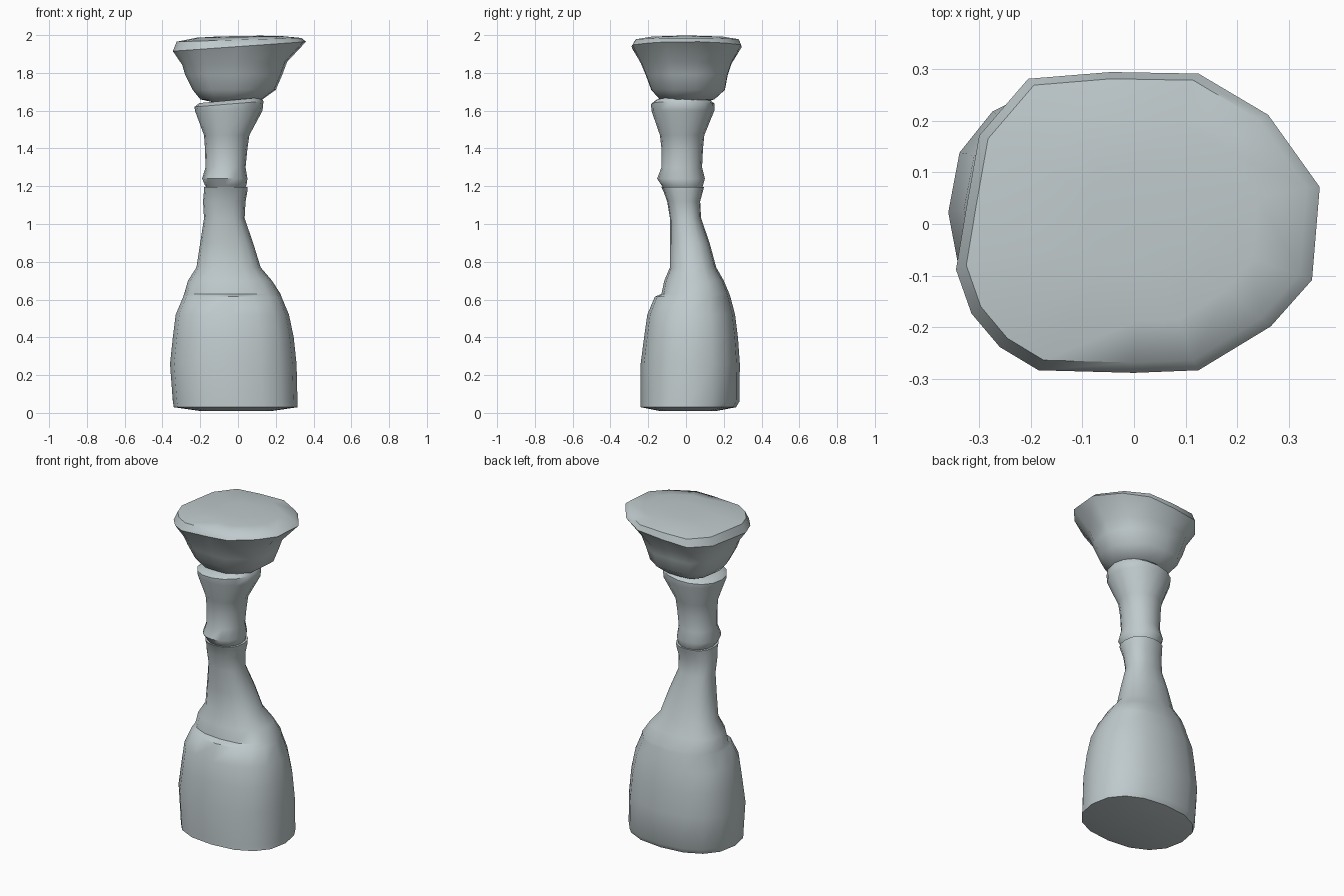
import bpy, bmesh, math

mat = bpy.data.materials.new("pale blue grey")
mat.diffuse_color = (0.52, 0.585, 0.60, 1)


def oval(n, power):
    """Unit superellipse cross-section."""
    pts = []
    for i in range(n):
        a = 2 * math.pi * i / n
        c, s = math.cos(a), math.sin(a)
        pts.append((math.copysign(abs(c) ** (2 / power), c),
                    math.copysign(abs(s) ** (2 / power), s)))
    return pts


def loft(name, section, rings, angle, lift=lambda k, u, v: 0.0):
    """Skin rings of (z, xmin, xmax, ymin, ymax) around a unit section."""
    bm = bmesh.new()
    loops = []
    for k, (z, x0, x1, y0, y1) in enumerate(rings):
        loops.append([bm.verts.new(((x0 + x1) / 2 + u * (x1 - x0) / 2,
                                    (y0 + y1) / 2 + v * (y1 - y0) / 2,
                                    z + lift(k, u, v))) for u, v in section])
    n = len(section)
    for a, b in zip(loops, loops[1:]):
        for i in range(n):
            j = (i + 1) % n
            bm.faces.new((a[i], a[j], b[j], b[i]))
    bm.faces.new(loops[0][::-1])
    bm.faces.new(loops[-1])
    bmesh.ops.recalc_face_normals(bm, faces=bm.faces)
    me = bpy.data.meshes.new(name)
    bm.to_mesh(me)
    bm.free()
    me.materials.append(mat)
    ob = bpy.data.objects.new(name, me)
    bpy.context.collection.objects.link(ob)
    bpy.ops.object.select_all(action='DESELECT')
    ob.select_set(True)
    bpy.context.view_layer.objects.active = ob
    bpy.ops.object.shade_smooth_by_angle(angle=math.radians(angle))
    return ob


# heavy bottle-shaped body with a small ledge at the front
loft("body", oval(16, 2.35), [
    (0.01, -0.20, 0.18, -0.14, 0.16),
    (0.03, -0.34, 0.315, -0.24, 0.265),
    (0.06, -0.345, 0.315, -0.24, 0.283),
    (0.26, -0.36, 0.31, -0.24, 0.285),
    (0.40, -0.345, 0.295, -0.222, 0.275),
    (0.52, -0.33, 0.27, -0.205, 0.26),
    (0.615, -0.29, 0.23, -0.165, 0.235),
    (0.63, -0.285, 0.225, -0.13, 0.23),
    (0.70, -0.265, 0.18, -0.115, 0.20),
    (0.77, -0.22, 0.12, -0.085, 0.16),
    (0.90, -0.20, 0.08, -0.085, 0.125),
    (1.03, -0.18, 0.035, -0.085, 0.08),
    (1.12, -0.185, 0.04, -0.10, 0.075),
    (1.175, -0.18, 0.05, -0.12, 0.09),
    (1.195, -0.18, 0.05, -0.13, 0.095),
], 40)

# flared neck, its rim a little higher on the right
loft("neck", oval(16, 2.1), [
    (1.19, -0.165, 0.035, -0.12, 0.085),
    (1.205, -0.175, 0.045, -0.13, 0.09),
    (1.24, -0.19, 0.05, -0.153, 0.10),
    (1.30, -0.172, 0.04, -0.13, 0.085),
    (1.40, -0.175, 0.05, -0.13, 0.09),
    (1.47, -0.18, 0.06, -0.138, 0.097),
    (1.60, -0.228, 0.13, -0.183, 0.15),
    (1.635, -0.23, 0.135, -0.185, 0.152),
    (1.655, -0.205, 0.12, -0.16, 0.13),
], 45, lambda k, u, v: 0.015 * u if k >= 7 else 0.0)

# angular outline of the bowl, seen from above
outline = [(0.36, 0.07), (0.26, 0.21), (0.125, 0.29), (-0.045, 0.293),
           (-0.205, 0.28), (-0.30, 0.17), (-0.325, 0.03), (-0.345, -0.09),
           (-0.315, -0.175), (-0.26, -0.24), (-0.185, -0.285), (0.0, -0.29),
           (0.125, -0.285), (0.265, -0.20), (0.345, -0.11)]
section = [((x - 0.0075) / 0.3525, y / 0.2915) for x, y in outline]

# filled bowl with a tilted rim
loft("bowl", section, [
    (1.64, -0.11, 0.05, -0.09, 0.09),
    (1.66, -0.20, 0.13, -0.14, 0.15),
    (1.71, -0.24, 0.20, -0.185, 0.205),
    (1.79, -0.28, 0.235, -0.215, 0.22),
    (1.85, -0.295, 0.26, -0.24, 0.24),
    (1.94, -0.345, 0.36, -0.29, 0.293),
    (1.975, -0.325, 0.335, -0.27, 0.28),
    (1.99, -0.22, 0.24, -0.19, 0.20),
    (1.995, -0.10, 0.12, -0.09, 0.10),
], 50, lambda k, u, v: (0, 0, 0, 0, 0.008, 0.025, 0.01, 0.004, 0.002)[k] * u)
